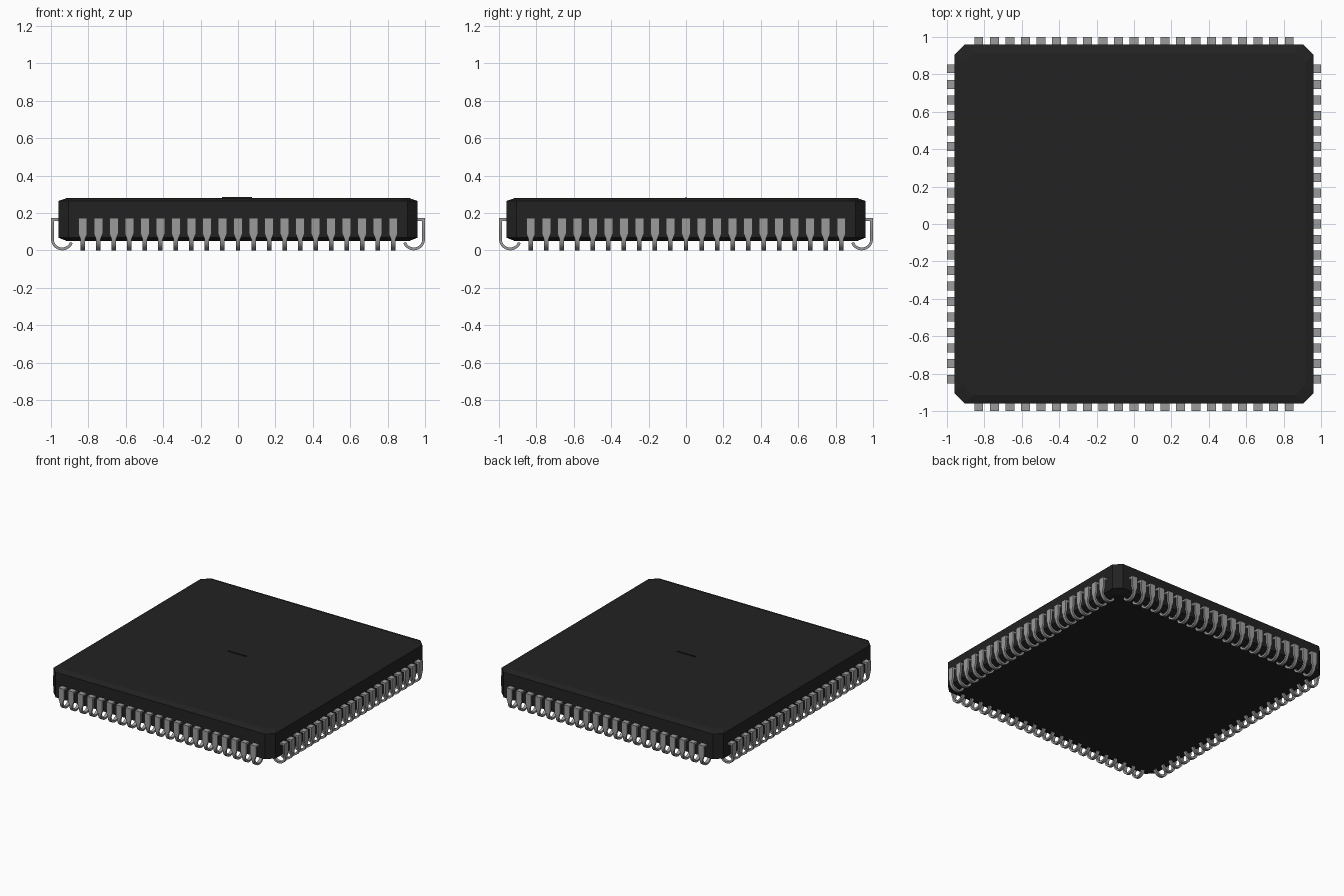
import bpy, bmesh
from math import cos, sin, pi, radians
from mathutils import Matrix, Vector

cube = bpy.data.objects.get("Cube")
if cube:
    bpy.data.objects.remove(cube, do_unlink=True)


def material(name, rgb):
    m = bpy.data.materials.new(name)
    m.use_nodes = True
    m.diffuse_color = (*rgb, 1)
    bsdf = m.node_tree.nodes["Principled BSDF"]
    bsdf.inputs["Base Color"].default_value = (*rgb, 1)
    return m


black = material("black plastic", (0.016, 0.016, 0.016))
metal = material("grey metal", (0.33, 0.33, 0.33))


def add_object(name, bm, mat):
    bmesh.ops.recalc_face_normals(bm, faces=bm.faces)
    mesh = bpy.data.meshes.new(name)
    bm.to_mesh(mesh)
    bm.free()
    mesh.materials.append(mat)
    obj = bpy.data.objects.new(name, mesh)
    bpy.context.collection.objects.link(obj)
    return obj


def bridge(bm, a, b):
    n = len(a)
    for i in range(n):
        bm.faces.new((a[i], a[(i + 1) % n], b[(i + 1) % n], b[i]))


# Package body: stacked octagons with sloped upper and lower rims
HALF, CUT = 0.96, 0.055
bm = bmesh.new()
rings = []
for z, inset in ((0.05, 0.045), (0.068, 0), (0.264, 0), (0.28, 0.045)):
    h = HALF - inset
    c = h - CUT
    outline = [(h, -c), (h, c), (c, h), (-c, h), (-h, c), (-h, -c), (-c, -h), (c, -h)]
    rings.append([bm.verts.new((x, y, z)) for x, y in outline])
for low, high in zip(rings, rings[1:]):
    bridge(bm, low, high)
bm.faces.new(rings[0])
bm.faces.new(rings[-1])
add_object("package_body", bm, black)

# Small raised ridge in the middle of the top
bm = bmesh.new()
bmesh.ops.create_cube(bm, size=1, matrix=Matrix.Translation((-0.005, 0, 0.282))
                      @ Matrix.Diagonal((0.16, 0.004, 0.008, 1)))
add_object("top_ridge", bm, black)

# J-shaped lead path: (outward, height, normal, half width), curling under the body
R, THICK, WIDE, THIN = 0.06, 0.015, 0.024, 0.012
CENTRE = 1 - R
path = [
    (0.94, 0.172, (0, 1), WIDE),
    (1.0, 0.172, (1, 1), WIDE),
    (1.0, 0.09, (1, 0), WIDE),
    (1.0, 0.06, (1, 0), THIN),
]
for i in range(1, 11):
    a = -radians(160) * i / 10
    path.append((CENTRE + R * cos(a), R + R * sin(a), (cos(a), sin(a)), THIN))


def add_lead(bm, matrix):
    previous = None
    for u, z, (nu, nz), w in path:
        inner = (u - nu * THICK, z - nz * THICK)
        section = [(u, -w, z), (u, w, z), (inner[0], w, inner[1]), (inner[0], -w, inner[1])]
        ring = [bm.verts.new(matrix @ Vector(p)) for p in section]
        if previous:
            bridge(bm, previous, ring)
        else:
            bm.faces.new(ring)
        previous = ring
    bm.faces.new(previous)


# A row of leads on each side
COUNT, PITCH = 21, 0.083
for side, name in enumerate(("left", "back", "right", "front")):
    bm = bmesh.new()
    turn = Matrix.Rotation(side * pi / 2, 4, "Z")
    for i in range(COUNT):
        add_lead(bm, turn @ Matrix.Translation((0, (i - (COUNT - 1) / 2) * PITCH, 0)))
    row = add_object(name + "_leads", bm, metal)
    bpy.ops.object.select_all(action="DESELECT")
    row.select_set(True)
    bpy.context.view_layer.objects.active = row
    bpy.ops.object.shade_smooth_by_angle(angle=radians(30))
